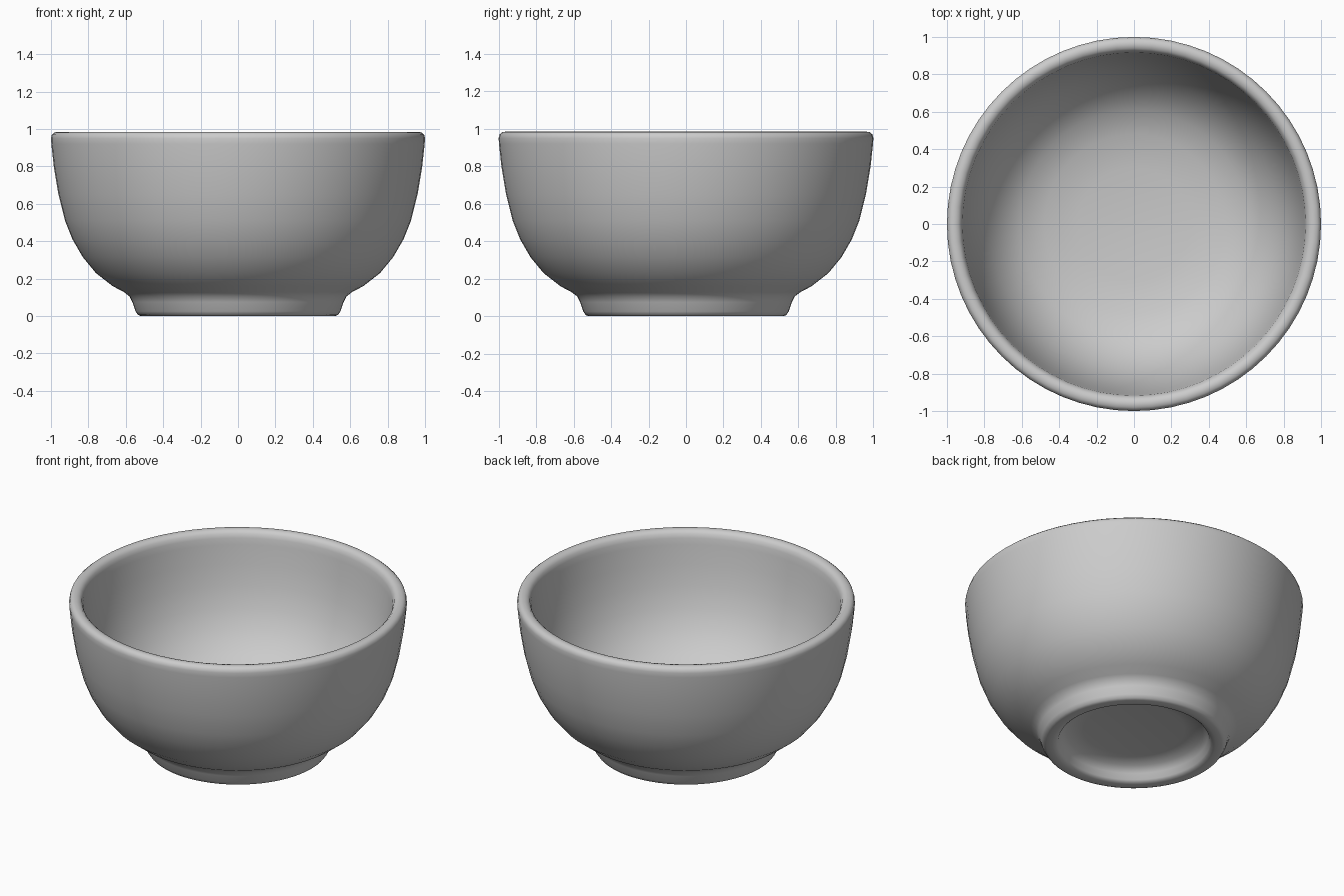
import bpy, bmesh, math

if "Cube" in bpy.data.objects:
    bpy.data.objects.remove(bpy.data.objects["Cube"], do_unlink=True)

# Glazed grey material
mat = bpy.data.materials.new("grey ceramic")
mat.use_nodes = True
colour = (0.6, 0.6, 0.6, 1)
mat.diffuse_color = colour
mat.node_tree.nodes["Principled BSDF"].inputs["Base Color"].default_value = colour


def lathe(name, profile, steps):
    """Spin a profile of (radius, height) points about the z axis."""
    bm = bmesh.new()
    verts = [bm.verts.new((r, 0, z)) for r, z in profile]
    edges = [bm.edges.new(pair) for pair in zip(verts, verts[1:])]
    bmesh.ops.spin(bm, geom=verts + edges, axis=(0, 0, 1), cent=(0, 0, 0),
                   angle=math.tau, steps=steps, use_merge=False)
    bmesh.ops.remove_doubles(bm, verts=bm.verts, dist=0.0005)
    bmesh.ops.recalc_face_normals(bm, faces=bm.faces)
    mesh = bpy.data.meshes.new(name)
    bm.to_mesh(mesh)
    bm.free()
    obj = bpy.data.objects.new(name, mesh)
    bpy.context.collection.objects.link(obj)
    mesh.materials.append(mat)
    return obj


# Hollow under the foot, then foot ring, outer wall, rolled rim, inner wall
underside = [(0, 0.10), (0.30, 0.10), (0.40, 0.085), (0.435, 0.05), (0.45, 0.015), (0.465, 0.003)]
foot = [(0.485, 0), (0.52, 0), (0.535, 0.006), (0.548, 0.025), (0.565, 0.075), (0.58, 0.105)]
outer = [(0.61, 0.128), (0.67, 0.16), (0.76, 0.23), (0.83, 0.315), (0.885, 0.41),
         (0.925, 0.51), (0.96, 0.65), (0.985, 0.80), (0.998, 0.92)]
rim = [(1.0, 0.95), (0.995, 0.97), (0.98, 0.982), (0.96, 0.985), (0.94, 0.98), (0.925, 0.965), (0.917, 0.94)]
inner = [(0.912, 0.90), (0.895, 0.78), (0.87, 0.65), (0.83, 0.52), (0.775, 0.41),
         (0.70, 0.315), (0.61, 0.245), (0.48, 0.195), (0.30, 0.17), (0, 0.16)]

bowl = lathe("bowl", underside + foot + outer + rim + inner, 64)

bpy.ops.object.select_all(action='DESELECT')
bowl.select_set(True)
bpy.context.view_layer.objects.active = bowl
bpy.ops.object.shade_smooth_by_angle(angle=math.radians(50))
